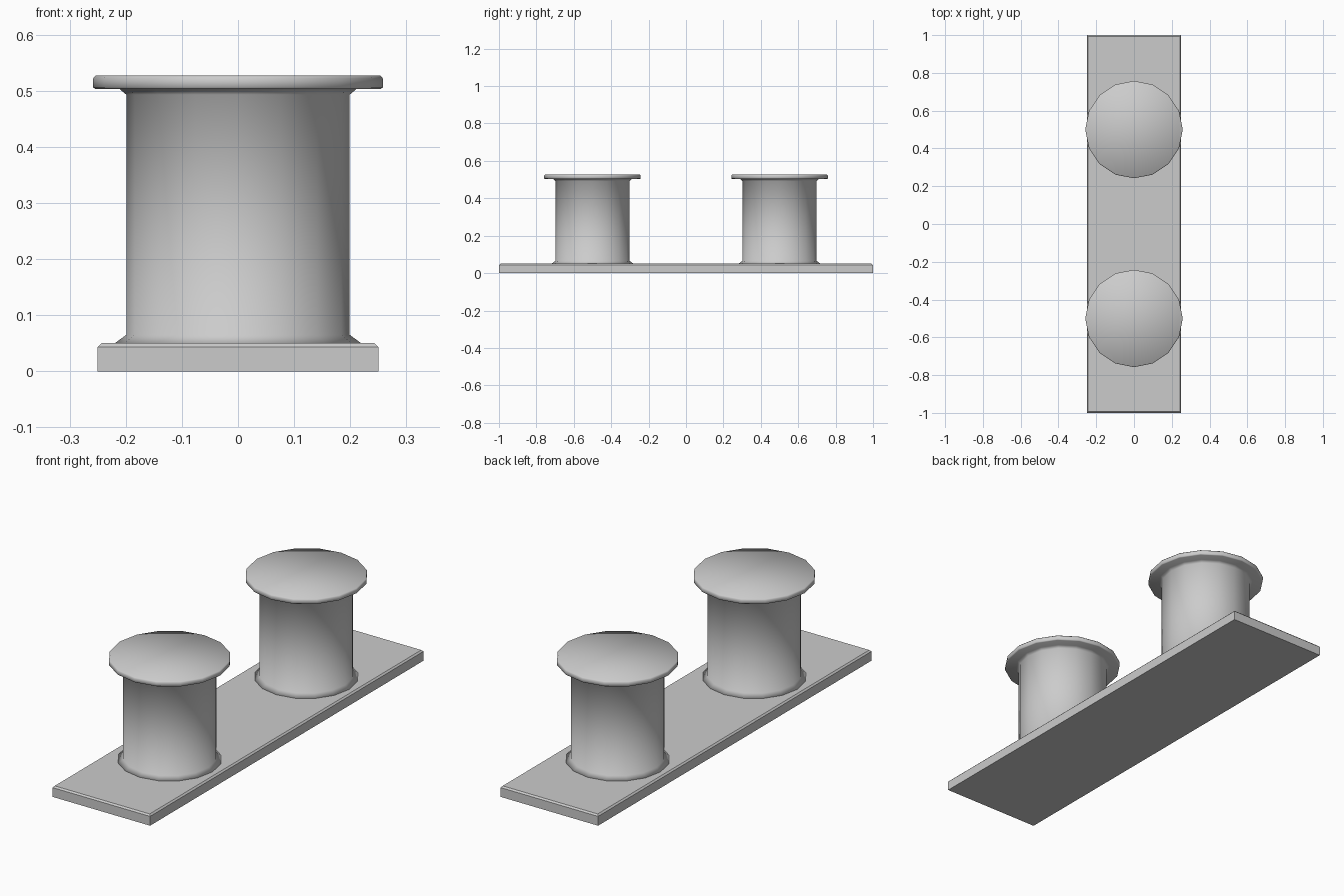
import bpy, bmesh, math

if "Cube" in bpy.data.objects:
    bpy.data.objects.remove(bpy.data.objects["Cube"])

SIDES = 16


def make_object(name, bm):
    bmesh.ops.recalc_face_normals(bm, faces=bm.faces)
    mesh = bpy.data.meshes.new(name)
    bm.to_mesh(mesh)
    bm.free()
    obj = bpy.data.objects.new(name, mesh)
    bpy.context.collection.objects.link(obj)
    return obj


def lathe(name, profile, y):
    """Revolve (radius, z) points into a capped, smooth-shaded solid."""
    bm = bmesh.new()
    rings = []
    for r, z in profile:
        angles = [2 * math.pi * i / SIDES for i in range(SIDES)]
        rings.append([bm.verts.new((r * math.cos(a), r * math.sin(a), z)) for a in angles])
    for low, high in zip(rings, rings[1:]):
        for i in range(SIDES):
            j = (i + 1) % SIDES
            bm.faces.new((low[i], low[j], high[j], high[i]))
    bm.faces.new(rings[0][::-1])
    bm.faces.new(rings[-1])
    for f in bm.faces:
        f.smooth = True
    obj = make_object(name, bm)
    obj.location.y = y
    return obj


# Base plate with chamfered top rim
bm = bmesh.new()
bmesh.ops.create_cube(bm, size=1)
for v in bm.verts:
    v.co = (v.co.x * 0.5, v.co.y * 2, (v.co.z + 0.5) * 0.05)
top_edges = [e for e in bm.edges if all(v.co.z > 0.04 for v in e.verts)]
bmesh.ops.bevel(bm, geom=top_edges, offset=0.007, segments=1, affect='EDGES')
make_object("base_plate", bm)

# Two bollards: flared foot, shaft, flared neck and wide bevelled cap
profile = [(0.221, 0.049), (0.199, 0.065), (0.199, 0.493), (0.211, 0.503),
           (0.254, 0.503), (0.258, 0.506), (0.258, 0.522), (0.254, 0.527)]
for label, y in (("front", -0.5), ("back", 0.5)):
    lathe(label + "_bollard", profile, y)
